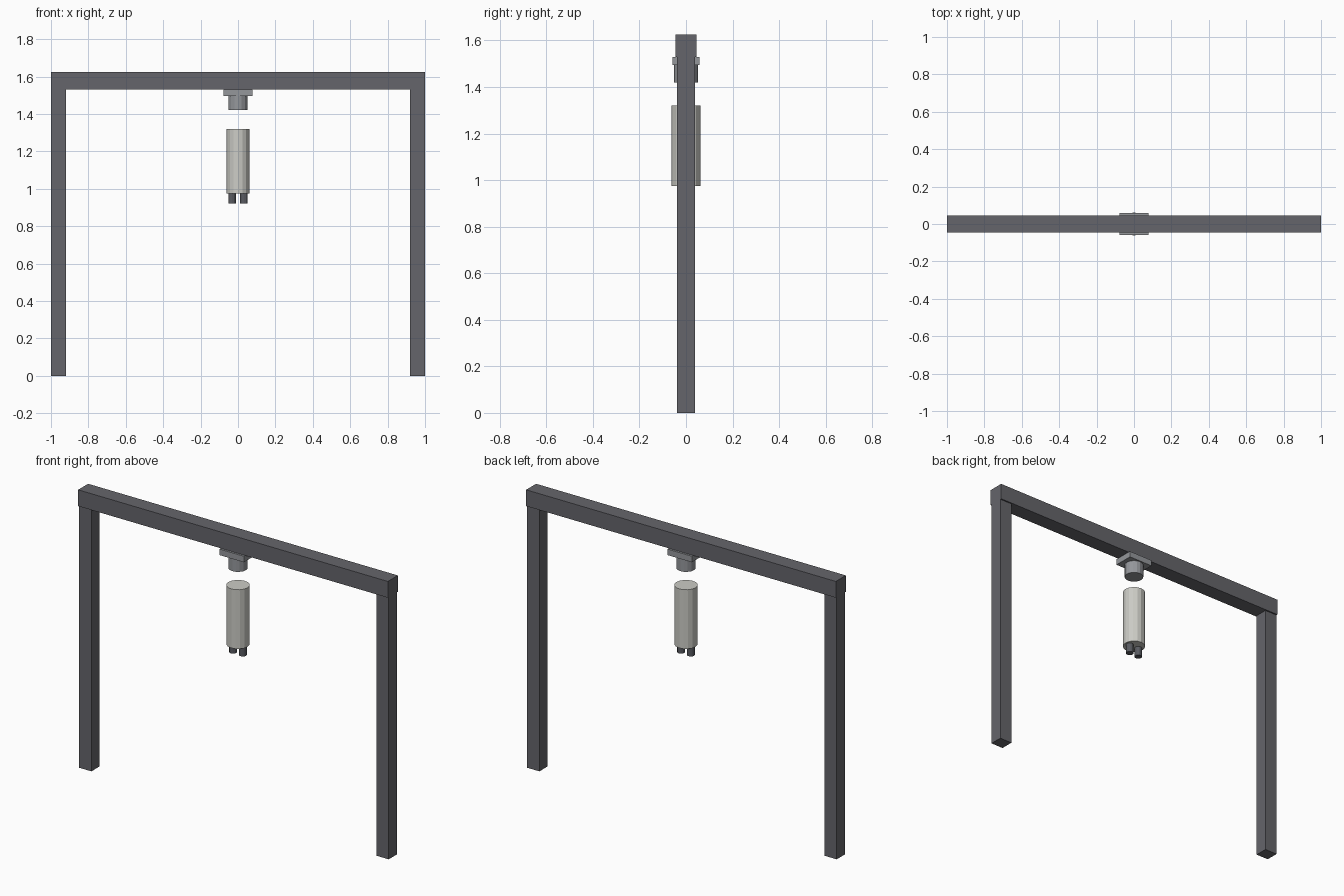
import bpy
from math import radians

if "Cube" in bpy.data.objects:
    bpy.data.objects.remove(bpy.data.objects["Cube"], do_unlink=True)


def material(name, r, g, b):
    m = bpy.data.materials.new(name)
    m.use_nodes = True
    m.diffuse_color = (r, g, b, 1)
    m.node_tree.nodes["Principled BSDF"].inputs["Base Color"].default_value = (r, g, b, 1)
    return m


def box(name, x, z0, z1, width, depth, mat):
    bpy.ops.mesh.primitive_cube_add(size=1, location=(x, 0, (z0 + z1) / 2))
    ob = bpy.context.object
    ob.name = name
    ob.scale = (width, depth, z1 - z0)
    bpy.ops.object.transform_apply(location=False, rotation=False, scale=True)
    ob.data.materials.append(mat)


def cylinder(name, x, z0, z1, radius, sides, mat):
    bpy.ops.mesh.primitive_cylinder_add(vertices=sides, radius=radius, depth=z1 - z0,
                                        location=(x, 0, (z0 + z1) / 2))
    ob = bpy.context.object
    ob.name = name
    ob.data.materials.append(mat)
    bpy.ops.object.shade_smooth_by_angle(angle=radians(15))


frame = material("dark frame grey", 0.13, 0.13, 0.145)
metal = material("mid metal grey", 0.30, 0.31, 0.33)
shell = material("pale warm grey", 0.60, 0.60, 0.56)
dark = material("dark connector grey", 0.10, 0.105, 0.12)

# Gantry frame
box("top_beam", 0, 1.53, 1.625, 2.0, 0.092, frame)
for side, sign in (("left", 1), ("right", -1)):
    box(side + "_post", sign * 0.96, 0, 1.53, 0.08, 0.076, frame)

# Mount hanging under the beam
box("mount_plate", 0, 1.495, 1.53, 0.156, 0.116, metal)
cylinder("mount_socket", 0, 1.42, 1.495, 0.052, 16, metal)

# Floating canister with two connectors below
cylinder("canister", 0, 0.975, 1.32, 0.062, 16, shell)
for side, sign in (("left", 1), ("right", -1)):
    cylinder(side + "_connector", sign * 0.031, 0.92, 0.975, 0.021, 12, dark)
